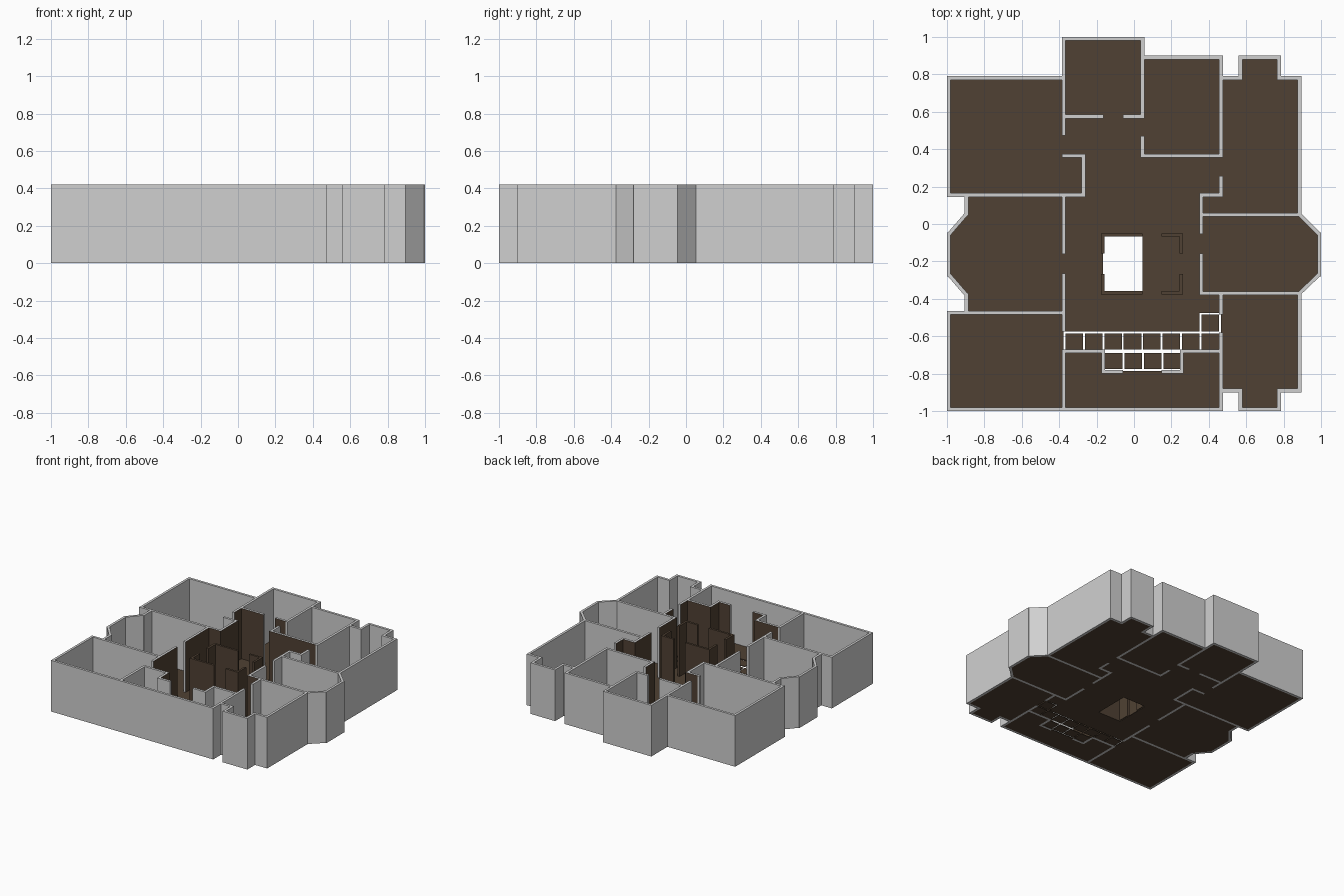
import bpy, bmesh
from mathutils import Vector

if "Cube" in bpy.data.objects:
    bpy.data.objects.remove(bpy.data.objects["Cube"])

H = 0.42      # wall height
FLOOR = 0.005  # floor thickness
T = 0.01      # half wall thickness


def material(name, rgb):
    m = bpy.data.materials.new(name)
    m.diffuse_color = (*rgb, 1)
    m.use_nodes = True
    m.node_tree.nodes["Principled BSDF"].inputs["Base Color"].default_value = m.diffuse_color
    return m


GREY = material("plaster_grey", (0.63, 0.63, 0.63))
BROWN = material("dark_brown", (0.08, 0.053, 0.033))


def finish(name, bm, mats):
    bmesh.ops.remove_doubles(bm, verts=bm.verts, dist=1e-5)
    bmesh.ops.recalc_face_normals(bm, faces=bm.faces)
    me = bpy.data.meshes.new(name)
    bm.to_mesh(me)
    bm.free()
    for m in mats:
        me.materials.append(m)
    ob = bpy.data.objects.new(name, me)
    bpy.context.collection.objects.link(ob)


def inside(rects, x, y, margin=0.0):
    return any(a + margin < x < c - margin and b + margin < y < d - margin
               for a, b, c, d in rects)


def grid_solid(name, rects, z0, z1, mats, cuts=(), paint=()):
    """Extrude the union of rects minus cuts; sides facing a paint area get slot 1."""
    every = list(rects) + list(cuts)
    xs = sorted({round(v, 4) for r in every for v in (r[0], r[2])})
    ys = sorted({round(v, 4) for r in every for v in (r[1], r[3])})
    xs, ys = [xs[0] - 0.1] + xs + [xs[-1] + 0.1], [ys[0] - 0.1] + ys + [ys[-1] + 0.1]

    def centre(i, j):
        return (xs[i] + xs[i + 1]) / 2, (ys[j] + ys[j + 1]) / 2
    cells = {(i, j) for i in range(len(xs) - 1) for j in range(len(ys) - 1)
             if inside(rects, *centre(i, j)) and not inside(cuts, *centre(i, j))}
    bm = bmesh.new()

    def quad(*pts):
        return bm.faces.new([bm.verts.new(p) for p in pts])
    for i, j in cells:
        a, c, b, d = xs[i], xs[i + 1], ys[j], ys[j + 1]
        quad((a, b, z1), (c, b, z1), (c, d, z1), (a, d, z1))
        quad((a, b, z0), (a, d, z0), (c, d, z0), (c, b, z0))
        for di, dj, p, q in ((-1, 0, (a, d), (a, b)), (1, 0, (c, b), (c, d)),
                             (0, -1, (a, b), (c, b)), (0, 1, (c, d), (a, d))):
            if (i + di, j + dj) not in cells:
                f = quad((*p, z0), (*q, z0), (*q, z1), (*p, z1))
                if inside(paint, *centre(i + di, j + dj), 0.004):
                    f.material_index = 1
    finish(name, bm, mats)


def horizontal(y, *spans):
    return [(a - T, y - T, b + T, y + T) for a, b in spans]


def vertical(x, *spans):
    return [(x - T, a - T, x + T, b + T) for a, b in spans]


# Room walls, given as centrelines
walls = (
    horizontal(0.99, (-0.375, 0.045))
    + horizontal(0.89, (0.045, 0.465), (0.57, 0.775))
    + horizontal(0.78, (-0.99, -0.375), (0.465, 0.57), (0.775, 0.885))
    + horizontal(0.575, (-0.375, -0.173), (-0.05, 0.045))
    + horizontal(0.365, (-0.375, -0.27), (0.045, 0.465))
    + horizontal(0.155, (-0.99, -0.27), (0.36, 0.465))
    + horizontal(0.05, (0.36, 0.885))
    + horizontal(-0.37, (0.36, 0.885))
    + horizontal(-0.475, (-0.99, -0.375))
    + horizontal(-0.68, (-0.375, -0.165), (0.255, 0.465))
    + horizontal(-0.79, (-0.165, -0.07), (0.158, 0.255))
    + horizontal(-0.89, (0.465, 0.57), (0.775, 0.885))
    + horizontal(-0.99, (-0.99, 0.465), (0.57, 0.775))
    + vertical(-0.99, (-0.99, -0.475), (-0.27, -0.055), (0.155, 0.78))
    + vertical(-0.895, (-0.475, -0.38), (0.055, 0.155))
    + vertical(-0.375, (-0.99, -0.68), (-0.566, -0.275), (-0.15, 0.155), (0.484, 0.99))
    + vertical(-0.27, (0.155, 0.365))
    + vertical(-0.165, (-0.79, -0.68))
    + vertical(0.045, (0.365, 0.46), (0.575, 0.99))
    + vertical(0.255, (-0.79, -0.68))
    + vertical(0.36, (-0.37, -0.168), (-0.043, 0.155))
    + vertical(0.465, (-0.99, -0.59), (-0.475, -0.37), (0.155, 0.247), (0.365, 0.89))
    + vertical(0.57, (-0.99, -0.89), (0.78, 0.89))
    + vertical(0.775, (-0.99, -0.89), (0.78, 0.89))
    + vertical(0.885, (-0.89, -0.37), (0.05, 0.78))
    + vertical(0.99, (-0.27, -0.055))
)

# Central hall: walls facing it are brown
hall = [(-0.375, -0.68, 0.36, 0.155), (-0.27, 0.14, 0.465, 0.365),
        (-0.375, 0.35, 0.045, 0.575), (0.34, -0.68, 0.465, -0.37),
        (-0.165, -0.79, 0.255, -0.66)]
grid_solid("room_walls", walls, 0, H, [GREY, BROWN], paint=hall)

# Floor with a central opening and thin joints around the tiles
rooms = [(-0.99, 0.155, -0.375, 0.78), (-0.375, 0.155, 0.045, 0.99),
         (0.045, 0.155, 0.465, 0.89), (0.465, -0.37, 0.885, 0.78),
         (0.57, 0.78, 0.775, 0.89), (0.465, -0.89, 0.885, -0.37),
         (0.57, -0.99, 0.775, -0.89), (-0.375, -0.99, 0.465, 0.155),
         (-0.895, -0.475, -0.375, 0.155), (-0.99, -0.99, -0.375, -0.475)]
opening = [(-0.165, -0.358, 0.046, -0.066)]
G, S = 0.005, 0.104
tiles = [(-0.372 + S * k, -0.675, -0.58) for k in range(8)]
tiles += [(-0.372 + S * k + 0.004, -0.78, -0.685) for k in (2, 3, 4, 5)][:4]
tiles += [(0.356, -0.58, -0.48)]
joints = []
for x, y0, y1 in tiles:
    x1 = x + S
    joints += [(x - G, y0 - G, x1 + G, y0 + G), (x - G, y1 - G, x1 + G, y1 + G),
               (x - G, y0 - G, x + G, y1 + G), (x1 - G, y0 - G, x1 + G, y1 + G)]
grid_solid("floor", rooms, 0, FLOOR, [BROWN], cuts=walls + opening + joints)

# Brown screens round the opening in the hall
screens = [(-0.177, -0.067, 0.046, -0.05), (-0.177, -0.376, 0.046, -0.358),
           (-0.177, -0.158, -0.158, -0.05), (-0.177, -0.376, -0.158, -0.266),
           (0.148, -0.067, 0.262, -0.05), (0.148, -0.376, 0.262, -0.358),
           (0.244, -0.158, 0.262, -0.05), (0.244, -0.376, 0.262, -0.266)]
grid_solid("hall_screens", screens, FLOOR, H, [BROWN])


# Bay windows: slanted walls and floor
def offset(path, d):
    out = []
    for k, p in enumerate(path):
        dirs = [(path[i + 1] - path[i]).normalized()
                for i in (k - 1, k) if 0 <= i < len(path) - 1]
        ns = [Vector((-v.y, v.x)) for v in dirs]
        n = sum(ns, Vector((0, 0))).normalized()
        out.append(p + n * (d / n.dot(ns[0])))
    return out


def prism(name, outline, z1, mat):
    bm = bmesh.new()
    f = bm.faces.new([bm.verts.new((p.x, p.y, 0)) for p in outline])
    ext = bmesh.ops.extrude_face_region(bm, geom=[f], use_keep_orig=True)
    bmesh.ops.translate(bm, vec=(0, 0, z1),
                        verts=[v for v in ext["geom"] if isinstance(v, bmesh.types.BMVert)])
    finish(name, bm, [mat])


for side, base, tip, ends in (("east", 0.885, 0.99, (-0.37, 0.05)),
                              ("west", -0.895, -0.99, (-0.38, 0.055))):
    path = [Vector(p) for p in ((base, ends[0]), (tip, -0.27),
                                (tip, -0.055), (base, ends[1]))]
    inner = T if side == "east" else -T
    for label, i in (("south", 0), ("north", 2)):
        a, b = offset(path, T)[i:i + 2], offset(path, -T)[i:i + 2]
        prism(f"{side}_bay_wall_{label}", a + b[::-1], H, GREY)
    prism(f"{side}_bay_floor", offset(path, inner), FLOOR, BROWN)
